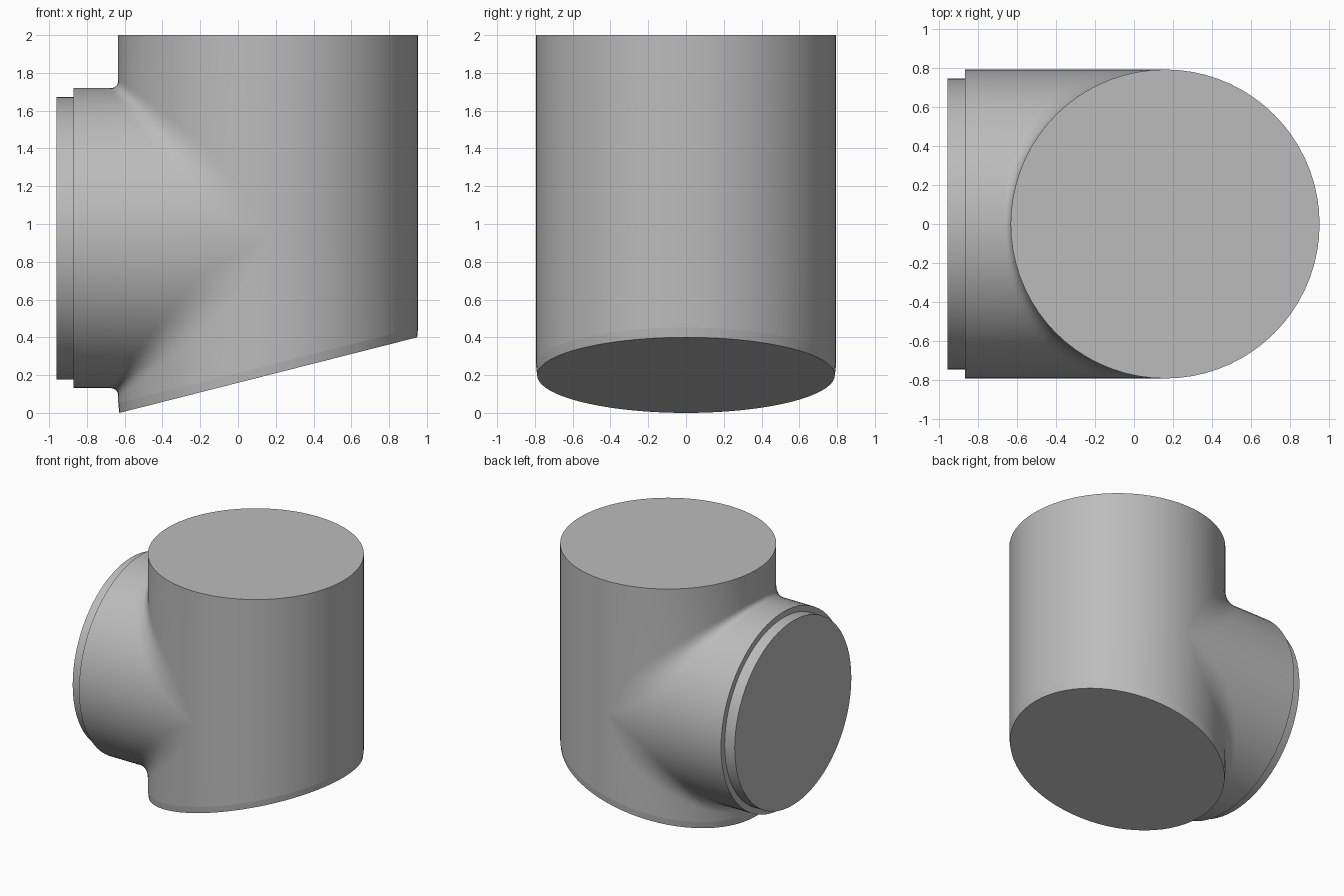
import bpy, bmesh
from math import sin, cos, pi
from mathutils import Vector

cube = bpy.data.objects.get("Cube")
if cube:
    bpy.data.objects.remove(cube, do_unlink=True)

R = 0.794           # shared radius of both pipes
CX = 0.16           # axis of the upright pipe
CZ = 0.925          # axis of the side branch
TOP = 2.0
SHOULDER, END, LIP_R = -0.87, -0.96, 0.747
BAND, TAPER = 0.052, 0.993
HALF = 36           # columns in half a turn
STEPS = 8           # rows in the fillet

grey = bpy.data.materials.new("plain grey")
grey.use_nodes = True
colour = (0.5, 0.5, 0.5, 1)
grey.diffuse_color = colour
grey.node_tree.nodes["Principled BSDF"].inputs["Base Color"].default_value = colour

bm = bmesh.new()


def grid(columns):
    """Skin neighbouring columns of points with quads."""
    rows = [[bm.verts.new(p) for p in c] for c in columns]
    for a, b in zip(rows, rows[1:]):
        for i in range(len(a) - 1):
            bm.faces.new((a[i], a[i + 1], b[i + 1], b[i]))


def foot(x, y):
    """Slanted lower edge with its slightly tapered band."""
    z = 0.4 * (x - CX + R) / (2 * R)
    return [Vector((x, y, z + BAND)),
            Vector((CX + (x - CX) * TAPER, y * TAPER, z))]


def branch(a, side):
    """Line from the upright wall through the fillet to the branch end."""
    c, s = cos(a), sin(a)
    corner = Vector((CX - R * c, R * s, CZ + side * R * c))
    reach = (0.045 + 0.13 * s * s) * min(1, 4 * c)
    wall = corner + Vector((0, 0, side * reach))
    tube = corner - Vector((reach, 0, 0))
    path = []
    for i in range(STEPS + 1):
        t = i / STEPS
        path.append(wall * (1 - t) ** 2 + corner * 2 * t * (1 - t) + tube * t * t)
    path.append(Vector((SHOULDER, R * s, CZ + side * R * c)))
    for x in (SHOULDER, END):
        path.append(Vector((x, LIP_R * s, CZ + side * LIP_R * c)))
    return path


angles = [pi * (i / HALF - 0.5) for i in range(HALF + 1)]

# Plain half of the upright pipe
plain = []
for a in angles:
    x, y = CX + R * cos(a), R * sin(a)
    plain.append([Vector((x, y, TOP)), Vector((x, y, CZ))] + foot(x, y))
grid(plain)

# Half with the branch, above and below the branch axis
upper, lower = [], []
for a in angles:
    x, y = CX - R * cos(a), R * sin(a)
    upper.append([Vector((x, y, TOP))] + branch(a, 1))
    lower.append(foot(x, y)[::-1] + branch(a, -1))
grid(upper)
grid(lower)

# Weld the halves and close the three openings
bmesh.ops.remove_doubles(bm, verts=bm.verts, dist=0.0002)
bmesh.ops.holes_fill(bm, edges=[e for e in bm.edges if e.is_boundary], sides=0)
bmesh.ops.recalc_face_normals(bm, faces=bm.faces)

mesh = bpy.data.meshes.new("pipe_tee")
bm.to_mesh(mesh)
bm.free()
mesh.materials.append(grey)
tee = bpy.data.objects.new("pipe_tee", mesh)
bpy.context.collection.objects.link(tee)

bpy.ops.object.select_all(action="DESELECT")
tee.select_set(True)
bpy.context.view_layer.objects.active = tee
# Sharp rims, smooth walls
bpy.ops.object.shade_smooth_by_angle(angle=pi / 6)
for e in mesh.edges:
    pts = [mesh.vertices[i].co for i in e.vertices]
    if all(abs(p.z - BAND - 0.4 * (p.x - CX + R) / (2 * R)) < 0.001 for p in pts):
        e.use_edge_sharp = True
